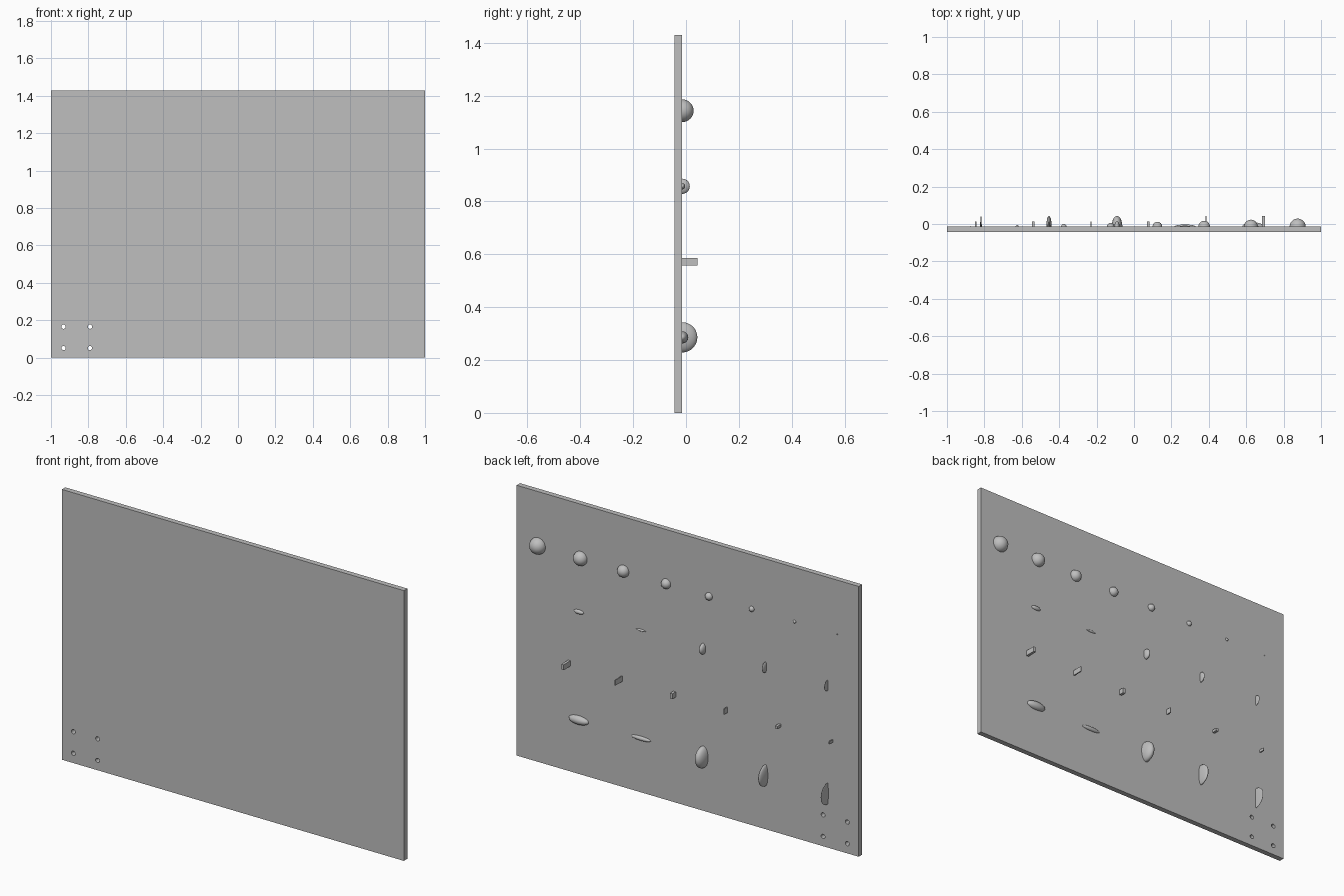
import bpy, bmesh
from math import radians
from mathutils import Matrix, Vector

cube = bpy.data.objects.get("Cube")
if cube:
    bpy.data.objects.remove(cube, do_unlink=True)

U = 1 / 350                 # one layout unit: the panel is 700 x 500 units
BACK = -5                   # y of the panel's rear surface, in units

grey = bpy.data.materials.new("plain_grey")
grey.use_nodes = True
grey.diffuse_color = (0.52, 0.52, 0.52, 1)
grey.node_tree.nodes["Principled BSDF"].inputs["Base Color"].default_value = grey.diffuse_color


def finish(name, bm, smooth=False):
    """Turn a bmesh given in layout units into an object."""
    bmesh.ops.scale(bm, vec=(U, U, U), verts=bm.verts)
    bmesh.ops.recalc_face_normals(bm, faces=bm.faces)
    for f in bm.faces:
        f.smooth = smooth
    mesh = bpy.data.meshes.new(name)
    bm.to_mesh(mesh)
    bm.free()
    mesh.materials.append(grey)
    obj = bpy.data.objects.new(name, mesh)
    bpy.context.collection.objects.link(obj)
    return obj


def add_box(name, center, size):
    bm = bmesh.new()
    bmesh.ops.create_cube(bm, size=1)
    bmesh.ops.scale(bm, vec=size, verts=bm.verts)
    bmesh.ops.translate(bm, vec=center, verts=bm.verts)
    return finish(name, bm)


def add_dome(name, x, z, radii):
    """Half ellipsoid rising from the rear surface."""
    bm = bmesh.new()
    bmesh.ops.create_uvsphere(bm, u_segments=40, v_segments=24, radius=1)
    low = [v for v in bm.verts if v.co.z < -0.001]
    bmesh.ops.delete(bm, geom=low, context='VERTS')
    bmesh.ops.rotate(bm, matrix=Matrix.Rotation(radians(-90), 3, 'X'), verts=bm.verts)
    bmesh.ops.scale(bm, vec=radii, verts=bm.verts)
    bmesh.ops.translate(bm, vec=(x, BACK, z), verts=bm.verts)
    obj = finish(name, bm, smooth=True)
    # make sure the open shell faces outward
    mesh = obj.data
    top = max(mesh.polygons, key=lambda p: p.center.y)
    if top.normal.y < 0:
        mesh.flip_normals()
    return obj


# Panel with four small through holes in one lower corner
panel = add_box("panel", (0, BACK - 5, 250), (700, 10, 500))
bm = bmesh.new()
for hx in (-326.5, -277):
    for hz in (18, 58):
        place = Matrix.Translation(Vector((hx, BACK - 5, hz))) @ Matrix.Rotation(radians(90), 4, 'X')
        bmesh.ops.create_cone(bm, cap_ends=True, segments=32, radius1=4, radius2=4,
                              depth=30, matrix=place)
cutter = finish("hole_cutter", bm)
cutter.hide_render = True
cut = panel.modifiers.new("holes", 'BOOLEAN')
cut.operation = 'DIFFERENCE'
cut.solver = 'EXACT'
cut.object = cutter
bpy.context.view_layer.objects.active = panel
panel.select_set(True)
bpy.ops.object.modifier_apply(modifier=cut.name)
bpy.data.objects.remove(cutter, do_unlink=True)

# Top row: round domes shrinking evenly
for i in range(8):
    r = 15 - 2 * i
    add_dome(f"round_dome_{i + 1}", 350 - 87.5 * (i + 0.5), 400, (r, r, r))

# Oval domes: a large row at the bottom, a half-size row above
ovals = [(20, 8, 8), (20, 4, 4), (10, 20, 20), (5, 20, 20), (1.5, 20, 20)]
for label, z, scale in (("large", 100, 1), ("small", 300, 0.5)):
    for i, radii in enumerate(ovals):
        x = 350 - 700 / 5.5 * (i + 1)
        add_dome(f"{label}_oval_dome_{i + 1}", x, z, [r * scale for r in radii])

# Row of rectangular pegs, alternating thick and thin
pegs = [(20, 10), (10, 10), (10, 5)]
for i in range(6):
    depth, height = pegs[i // 2]
    width = (5, 2)[i % 2]
    x = 350 - 700 / 6.5 * (i + 1)
    add_box(f"peg_{i + 1}", (x, BACK + depth / 2 - 0.5, 200), (width, depth + 1, height))
